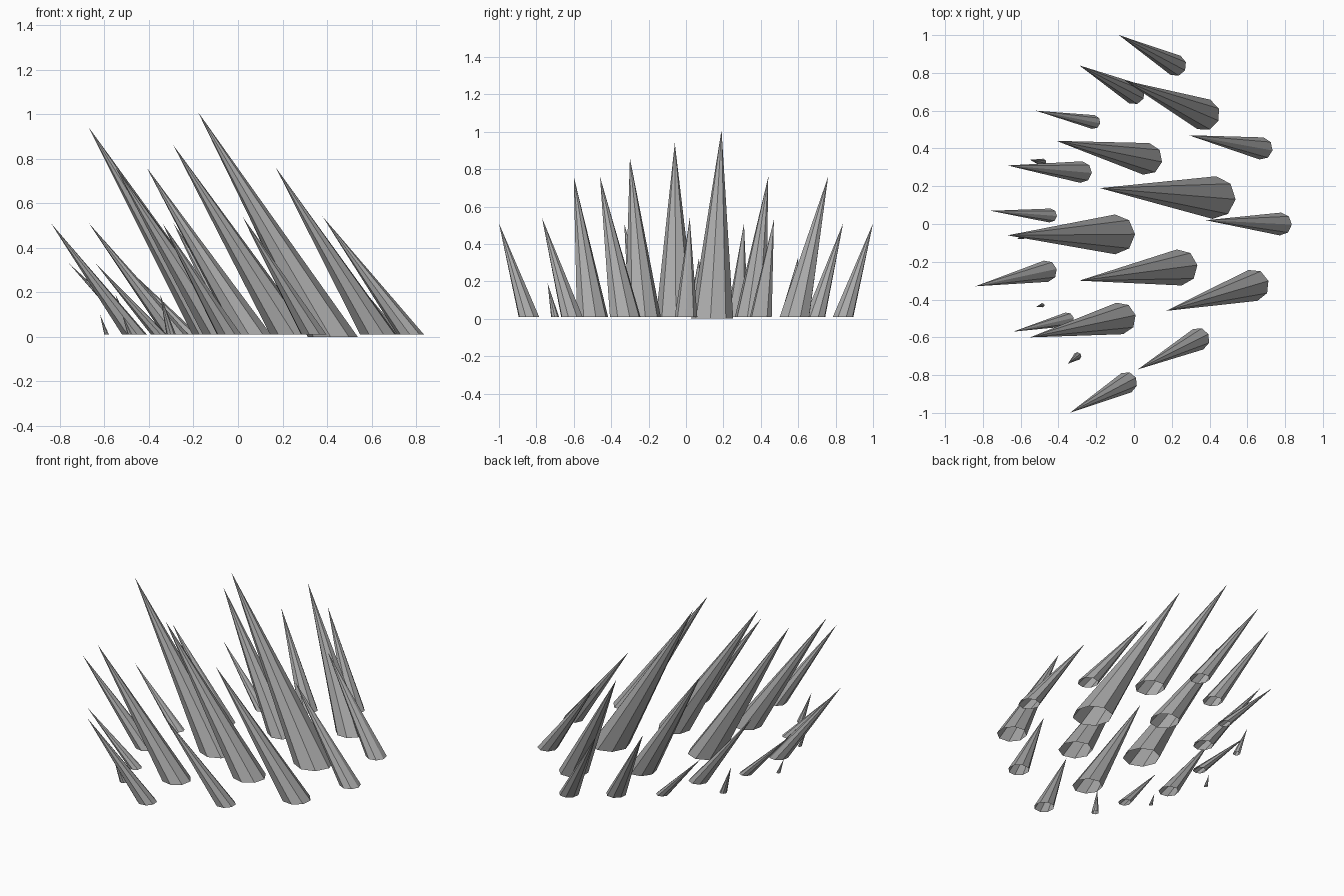
import bpy
import bmesh
from math import atan2, cos, sin, tau

SIDES = 8
SLENDERNESS = 0.112   # base radius for each unit of height
GROUND_GAP = 0.01

default_cube = bpy.data.objects.get("Cube")
if default_cube:
    bpy.data.objects.remove(default_cube, do_unlink=True)


def make_material(name, colour):
    material = bpy.data.materials.new(name)
    material.use_nodes = True
    material.diffuse_color = colour
    shader = material.node_tree.nodes["Principled BSDF"]
    shader.inputs["Base Color"].default_value = colour
    shader.inputs["Roughness"].default_value = 0.8
    return material


def leaning_spike(name, tip_x, tip_y, height, base_x, base_y, material):
    """Open-bottomed faceted cone with a level base and a sideways-shifted tip."""
    mesh = bpy.data.meshes.new(name)
    bm = bmesh.new()
    radius = height * SLENDERNESS
    # One corner of the base points directly away from the tip
    heading = atan2(base_y - tip_y, base_x - tip_x)
    base_z = 0 if height > 1 else GROUND_GAP
    angles = [heading + tau * i / SIDES for i in range(SIDES)]
    ring = [bm.verts.new((base_x + radius * cos(a), base_y + radius * sin(a), base_z))
            for a in angles]
    tip = bm.verts.new((tip_x, tip_y, height))
    for i, corner in enumerate(ring):
        bm.faces.new((corner, ring[(i + 1) % SIDES], tip))
    bm.to_mesh(mesh)
    bm.free()
    mesh.materials.append(material)
    spike = bpy.data.objects.new(name, mesh)
    bpy.context.collection.objects.link(spike)
    return spike


grey_stone = make_material("grey stone", (0.4, 0.4, 0.4, 1))

# Each spike: tip x, tip y, height, base centre x, base centre y
spike_groups = {
    "giant_spike": [
        (-.18, .19, 1.01, .425, .14),
        (-.67, -.06, .94, -.1, -.055),
        (-.29, -.3, .86, .24, -.23),
    ],
    "large_spike": [
        (-.05, .76, .76, .37, .58),
        (-.41, .44, .76, .065, .345),
        (-.55, -.6, .76, -.075, -.5),
        (.17, -.46, .76, .63, -.325),
    ],
    "medium_spike": [
        (-.08, 1, .51, .22, .84),
        (-.29, .84, .51, 0, .69),
        (.29, .47, .53, .675, .4),
        (-.67, .31, .51, -.28, .275),
        (.38, .02, .54, .775, 0),
        (-.84, -.33, .51, -.465, -.25),
        (.02, -.77, .54, .34, -.61),
        (-.34, -1, .51, -.04, -.84),
    ],
    "small_spike": [
        (-.52, .6, .33, -.215, .54),
        (-.76, .07, .33, -.445, .045),
        (-.64, -.57, .33, -.355, -.505),
    ],
    "sprout_spike": [
        (-.55, .34, .19, -.485, .325),
        (-.35, -.74, .19, -.3, -.7),
        (-.62, -.08, .1, -.59, -.07),
        (-.52, -.44, .1, -.485, -.43),
    ],
}

for group, spikes in spike_groups.items():
    for number, measures in enumerate(spikes, start=1):
        leaning_spike(f"{group}_{number}", *measures, grey_stone)
